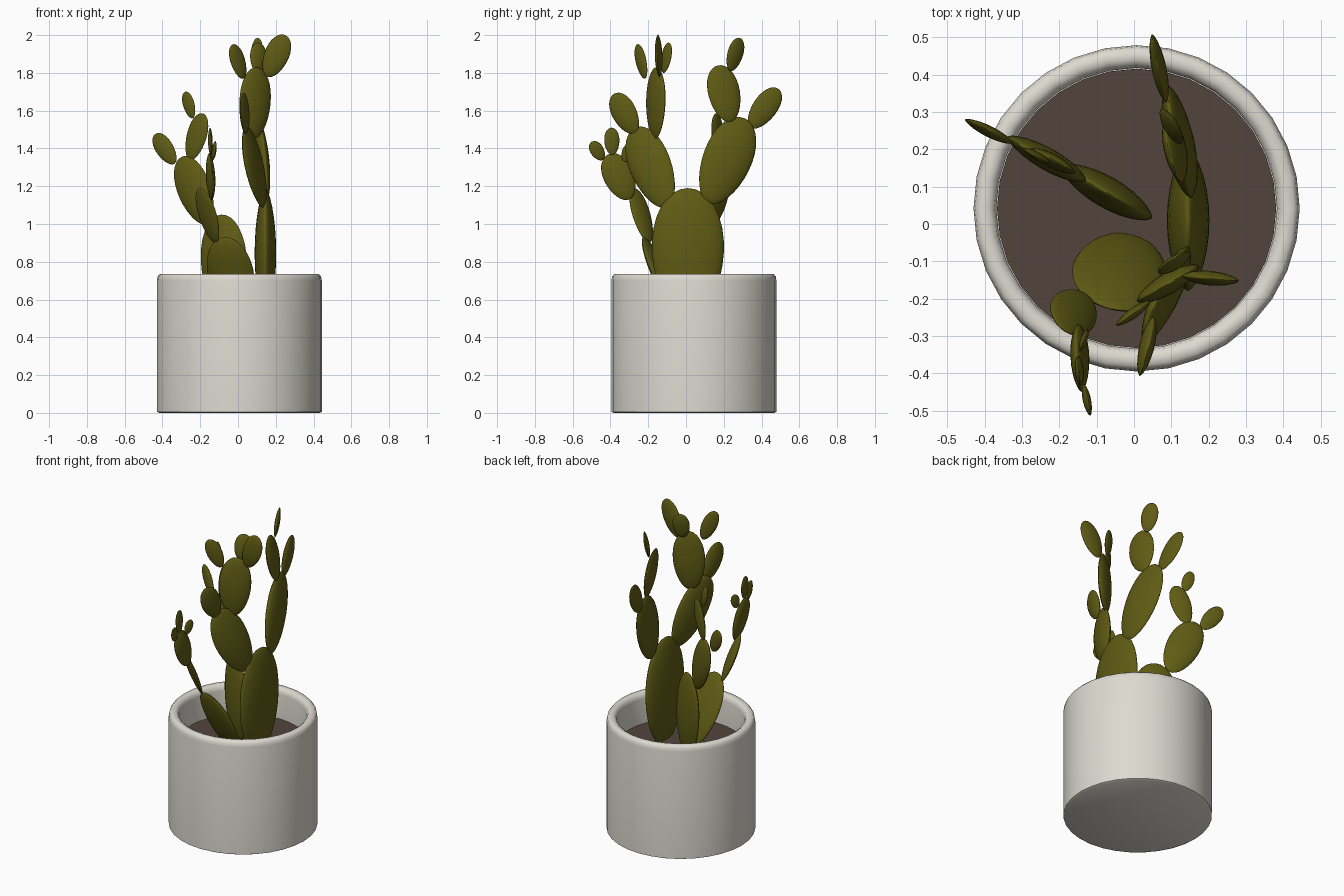
import bpy
import bmesh
import math
from mathutils import Vector, Matrix

cube = bpy.data.objects.get("Cube")
if cube:
    bpy.data.objects.remove(cube, do_unlink=True)


def make_material(name, rgb):
    mat = bpy.data.materials.new(name)
    mat.use_nodes = True
    mat.diffuse_color = (*rgb, 1)
    bsdf = mat.node_tree.nodes["Principled BSDF"]
    bsdf.inputs["Base Color"].default_value = (*rgb, 1)
    bsdf.inputs["Roughness"].default_value = 0.8
    return mat


cactus_green = make_material("cactus_green", (0.115, 0.105, 0.007))
pot_white = make_material("pot_white", (0.72, 0.70, 0.63))
soil_brown = make_material("soil_brown", (0.085, 0.06, 0.045))

POT_CENTRE = Vector((0.007, 0.042, 0))
SIDES = 32


def add_object(name, bm, mat, smooth=True):
    mesh = bpy.data.meshes.new(name)
    bmesh.ops.recalc_face_normals(bm, faces=bm.faces)
    for face in bm.faces:
        face.smooth = smooth
    bm.to_mesh(mesh)
    bm.free()
    mesh.materials.append(mat)
    obj = bpy.data.objects.new(name, mesh)
    bpy.context.collection.objects.link(obj)
    return obj


def lathe(name, profile, mat):
    """Revolve (radius, height) points about the pot axis, capping both ends."""
    bm = bmesh.new()
    rings = []
    for radius, height in profile:
        ring = []
        for i in range(SIDES):
            a = math.tau * i / SIDES
            ring.append(bm.verts.new(
                POT_CENTRE + Vector((radius * math.cos(a), radius * math.sin(a), height))))
        rings.append(ring)
    for low, high in zip(rings, rings[1:]):
        for i in range(SIDES):
            j = (i + 1) % SIDES
            bm.faces.new((low[i], low[j], high[j], high[i]))
    bm.faces.new(rings[0])
    bm.faces.new(rings[-1])
    return add_object(name, bm, mat)


def pad(name, base, tip, half_width, azimuth, flatness=0.3):
    """Flattened egg from base to tip; azimuth is the compass angle of its width."""
    base, tip = Vector(base), Vector(tip)
    axis = (tip - base).normalized()
    angle = math.radians(azimuth)
    width = Vector((math.cos(angle), math.sin(angle), 0))
    width = (width - axis * width.dot(axis)).normalized()
    normal = axis.cross(width)
    bm = bmesh.new()
    bmesh.ops.create_uvsphere(bm, u_segments=28, v_segments=16, radius=1)
    half_length = (tip - base).length / 2
    for v in bm.verts:
        # lens-like thickness and a slightly broader upper half
        v.co.y = math.copysign(abs(v.co.y) ** 1.3, v.co.y) * half_width * flatness
        v.co.x *= half_width * (1 + 0.1 * v.co.z)
        v.co.z *= half_length
    frame = Matrix((width, normal, axis)).transposed().to_4x4()
    frame.translation = (base + tip) / 2
    bm.transform(frame)
    add_object(name, bm, cactus_green)


def grow(stem, pads):
    for part, *shape in pads:
        pad(f"{stem}_{part}_pad", *shape)


# Pot with a rounded rim, and the soil inside it
pot = lathe("pot", [(0.425, 0), (0.437, 0.006), (0.437, 0.70), (0.433, 0.722),
                    (0.422, 0.735), (0.398, 0.735), (0.382, 0.725), (0.376, 0.70),
                    (0.376, 0.50)], pot_white)
lathe("soil", [(0.374, 0.50), (0.374, 0.54)], soil_brown)
for name in ("pot", "soil"):
    obj = bpy.data.objects[name]
    bpy.ops.object.select_all(action="DESELECT")
    obj.select_set(True)
    bpy.context.view_layer.objects.active = obj
    bpy.ops.object.shade_smooth_by_angle(angle=math.radians(60))

# Tall stem: one trunk carrying a front and a back branch
grow("tall", [
    ("trunk", (0.145, 0.01, 0.5), (0.145, 0.01, 1.19), 0.19, 90),
])
grow("tall_front", [
    ("lower", (0.14, -0.1, 1.09), (0.035, -0.27, 1.51), 0.115, 70),
    ("side", (0.045, -0.27, 1.48), (0.025, -0.38, 1.69), 0.067, 75),
    ("upper", (0.08, -0.165, 1.45), (0.1, -0.155, 1.83), 0.095, 30),
    ("left_bud", (0.03, -0.215, 1.77), (-0.03, -0.26, 1.95), 0.046, 35),
    ("middle_bud", (0.105, -0.12, 1.8), (0.11, -0.09, 1.96), 0.05, 30),
    ("right_bud", (0.155, -0.14, 1.78), (0.25, -0.15, 2.0), 0.065, -5),
])
grow("tall_back", [
    ("lower", (0.15, 0.12, 1.11), (0.095, 0.31, 1.56), 0.13, 100),
    ("side", (0.085, 0.34, 1.51), (0.05, 0.49, 1.715), 0.065, 100),
    ("upper", (0.12, 0.235, 1.54), (0.1, 0.17, 1.84), 0.087, 105),
    ("bud", (0.1, 0.235, 1.81), (0.1, 0.285, 1.985), 0.051, 125),
])

# Middle stem leaning to the back corner
grow("middle", [
    ("trunk", (-0.055, 0.075, 0.5), (-0.09, 0.095, 1.05), 0.14, 150),
    ("lower", (-0.16, 0.135, 1.0), (-0.3, 0.21, 1.355), 0.1, 150),
    ("upper", (-0.255, 0.185, 1.34), (-0.185, 0.155, 1.585), 0.06, 150),
    ("bud", (-0.24, 0.175, 1.56), (-0.28, 0.19, 1.7), 0.035, 150),
    ("side", (-0.335, 0.22, 1.32), (-0.44, 0.275, 1.475), 0.05, 155),
])

# Short stem leaning out over the front rim
grow("short", [
    ("trunk", (0.0, -0.03, 0.5), (-0.07, -0.225, 0.93), 0.127, -15),
    ("lower", (-0.12, -0.195, 0.9), (-0.2, -0.275, 1.19), 0.067, -45),
    ("upper", (-0.14, -0.3, 1.13), (-0.15, -0.41, 1.37), 0.08, 95),
    ("front_bud", (-0.135, -0.44, 1.34), (-0.118, -0.5, 1.435), 0.036, 100),
    ("middle_bud", (-0.145, -0.39, 1.365), (-0.148, -0.395, 1.51), 0.04, 95),
    ("back_bud", (-0.14, -0.325, 1.33), (-0.13, -0.3, 1.42), 0.03, 70),
])
